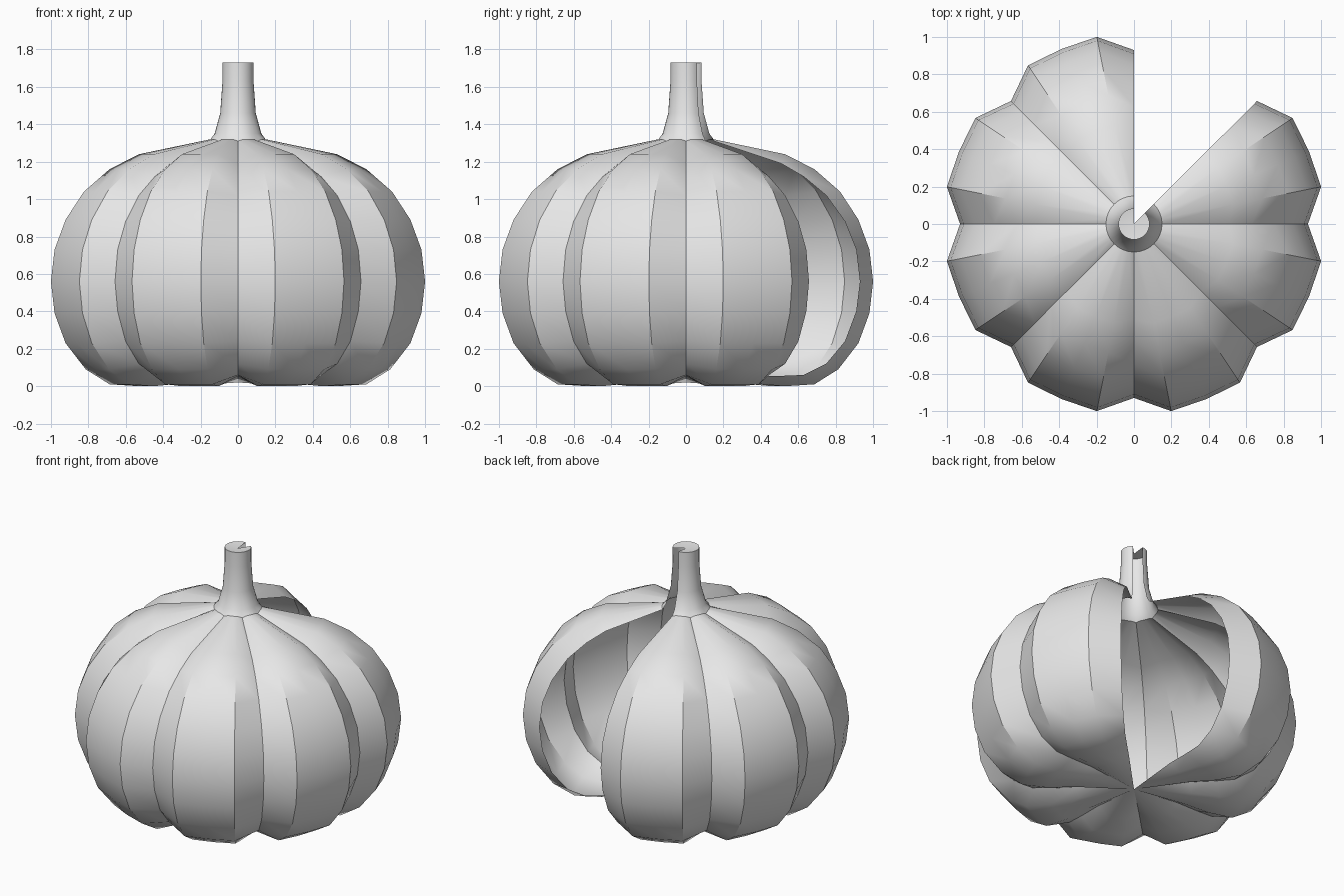
import bpy, bmesh, math

if "Cube" in bpy.data.objects:
    bpy.data.objects.remove(bpy.data.objects["Cube"])

LOBES, MISSING = 8, 1      # eight lobes around, one left out
STEPS = 4                  # columns per lobe
STEP = 2 * math.pi / (LOBES * STEPS)

# Profiles as (radius, height), from top to bottom
BULGE = [(0.15, 1.32), (0.54, 1.24), (0.70, 1.16), (0.84, 1.04), (0.94, 0.89),
         (1.00, 0.73), (1.02, 0.56), (1.00, 0.39), (0.94, 0.23), (0.83, 0.09),
         (0.70, 0.01), (0.54, 0.00), (0.36, 0.015), (0.0, 0.02)]
CREASE = [(0.15, 1.31), (0.51, 1.19), (0.63, 1.12), (0.75, 1.02), (0.85, 0.88),
          (0.91, 0.73), (0.93, 0.56), (0.91, 0.40), (0.85, 0.24), (0.75, 0.12),
          (0.63, 0.06), (0.51, 0.055), (0.35, 0.055), (0.0, 0.02)]
MIDDLE = [(r * 0.993, z) for r, z in BULGE]
STEM = [(0.0, 1.72), (0.083, 1.73), (0.083, 1.63), (0.095, 1.46),
        (0.125, 1.35), (0.15, 1.32)]
STEM_CREASE = STEM[:-1] + [CREASE[0]]

grey = bpy.data.materials.new("plain grey")
grey.diffuse_color = (0.8, 0.8, 0.8, 1)
grey.use_nodes = True
grey.node_tree.nodes["Principled BSDF"].inputs["Base Color"].default_value = grey.diffuse_color


def lathe(name, columns):
    """Sweep a repeating set of profiles around z, leaving the wedge open."""
    bm = bmesh.new()
    rows = []
    for k in range((LOBES - MISSING) * STEPS + 1):
        a = math.pi / 2 + k * STEP
        rows.append([bm.verts.new((r * math.cos(a), r * math.sin(a), z))
                     for r, z in columns[k % STEPS]])
    for left, right in zip(rows, rows[1:]):
        for i in range(len(left) - 1):
            bm.faces.new((left[i], left[i + 1], right[i + 1], right[i]))
    bmesh.ops.remove_doubles(bm, verts=bm.verts, dist=1e-5)
    for f in bm.faces:
        f.smooth = True
    mesh = bpy.data.meshes.new(name)
    bm.to_mesh(mesh)
    bm.free()
    mesh.set_sharp_from_angle(angle=math.radians(35))
    mesh.materials.append(grey)
    obj = bpy.data.objects.new(name, mesh)
    bpy.context.collection.objects.link(obj)
    return obj


# Lobed hollow shell and its split stem
lathe("pumpkin_shell", [CREASE, BULGE, MIDDLE, BULGE])
lathe("stem", [STEM_CREASE, STEM, STEM, STEM])
